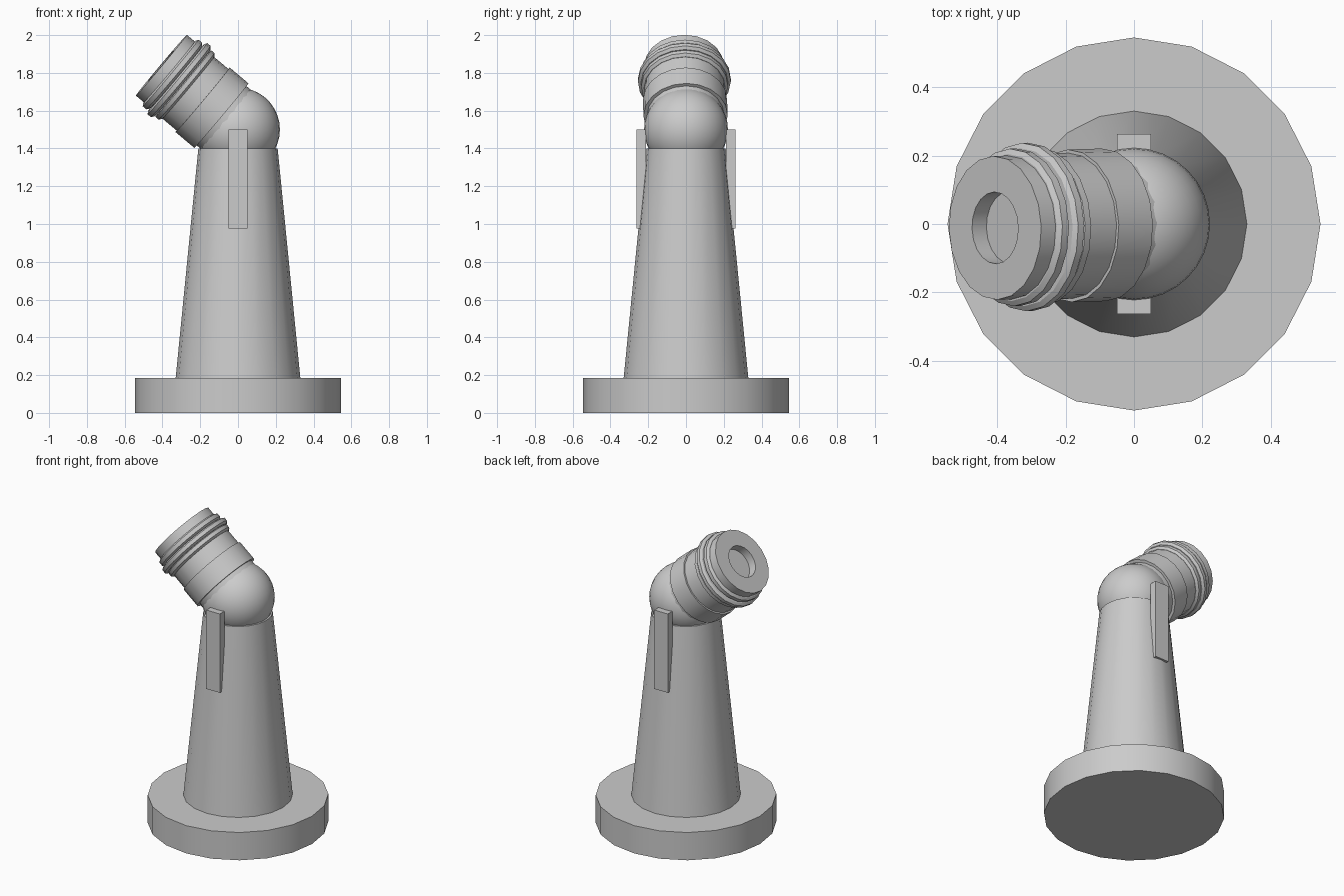
import bpy, bmesh
from math import radians, sin, cos, pi
from mathutils import Matrix

if "Cube" in bpy.data.objects:
    bpy.data.objects.remove(bpy.data.objects["Cube"])

SIDES = 20


def finish(name, bm, matrix=Matrix(), smooth=True):
    bmesh.ops.recalc_face_normals(bm, faces=bm.faces)
    mesh = bpy.data.meshes.new(name)
    bm.to_mesh(mesh)
    bm.free()
    obj = bpy.data.objects.new(name, mesh)
    bpy.context.collection.objects.link(obj)
    obj.matrix_world = matrix
    if smooth:
        bpy.ops.object.select_all(action='DESELECT')
        obj.select_set(True)
        bpy.context.view_layer.objects.active = obj
        bpy.ops.object.shade_smooth_by_angle(angle=radians(30))
    return obj


def lathe(name, profile, matrix=Matrix()):
    """Closed solid of revolution from (radius, height) points, capped at both ends."""
    bm = bmesh.new()
    rings = [[bm.verts.new((r * cos(2 * pi * i / SIDES), r * sin(2 * pi * i / SIDES), z))
              for i in range(SIDES)] for r, z in profile]
    for a, b in zip(rings, rings[1:]):
        for i in range(SIDES):
            j = (i + 1) % SIDES
            bm.faces.new((a[i], a[j], b[j], b[i]))
    bm.faces.new(rings[0][::-1])
    bm.faces.new(rings[-1])
    return finish(name, bm, matrix)


def box(name, size, centre):
    bm = bmesh.new()
    bmesh.ops.create_cube(bm, size=1)
    bmesh.ops.scale(bm, vec=size, verts=bm.verts)
    return finish(name, bm, Matrix.Translation(centre), smooth=False)


# Foot disc and tapered column
lathe("base_disc", [(0.545, 0), (0.545, 0.185)])
lathe("column", [(0.33, 0.185), (0.21, 1.4)])

# Ball joint
joint = Matrix.Translation((0, 0, 1.5))
bm = bmesh.new()
bmesh.ops.create_uvsphere(bm, u_segments=32, v_segments=18, radius=0.222)
finish("ball_joint", bm, joint)

# Tilted head: neck, collar, barrel, three ribs and recessed opening
tilt = joint @ Matrix.Rotation(radians(1.6), 4, 'Z') @ Matrix.Rotation(radians(-50), 4, 'Y')
lathe("head_barrel", [(0.205, 0), (0.205, 0.3), (0.21, 0.3), (0.21, 0.53),
                      (0.105, 0.53), (0.105, 0.475)], tilt)
lathe("head_collar", [(0.223, 0.115), (0.223, 0.245)], tilt)
lathe("head_sleeve", [(0.213, 0.245), (0.213, 0.345)], tilt)
ribs = [(0.230, 0.35, 0.385), (0.246, 0.39, 0.425), (0.230, 0.435, 0.472)]
for n, (r, start, end) in enumerate(ribs, 1):
    lathe(f"head_rib_{n}", [(r - 0.015, start - 0.006), (r, start + 0.006),
                            (r, end - 0.006), (r - 0.015, end + 0.003)], tilt)

# Side straps holding the joint
for side, label in ((-1, "front"), (1, "back")):
    box(f"{label}_strap", (0.1, 0.05, 0.525), (0, side * 0.238, 1.2375))
